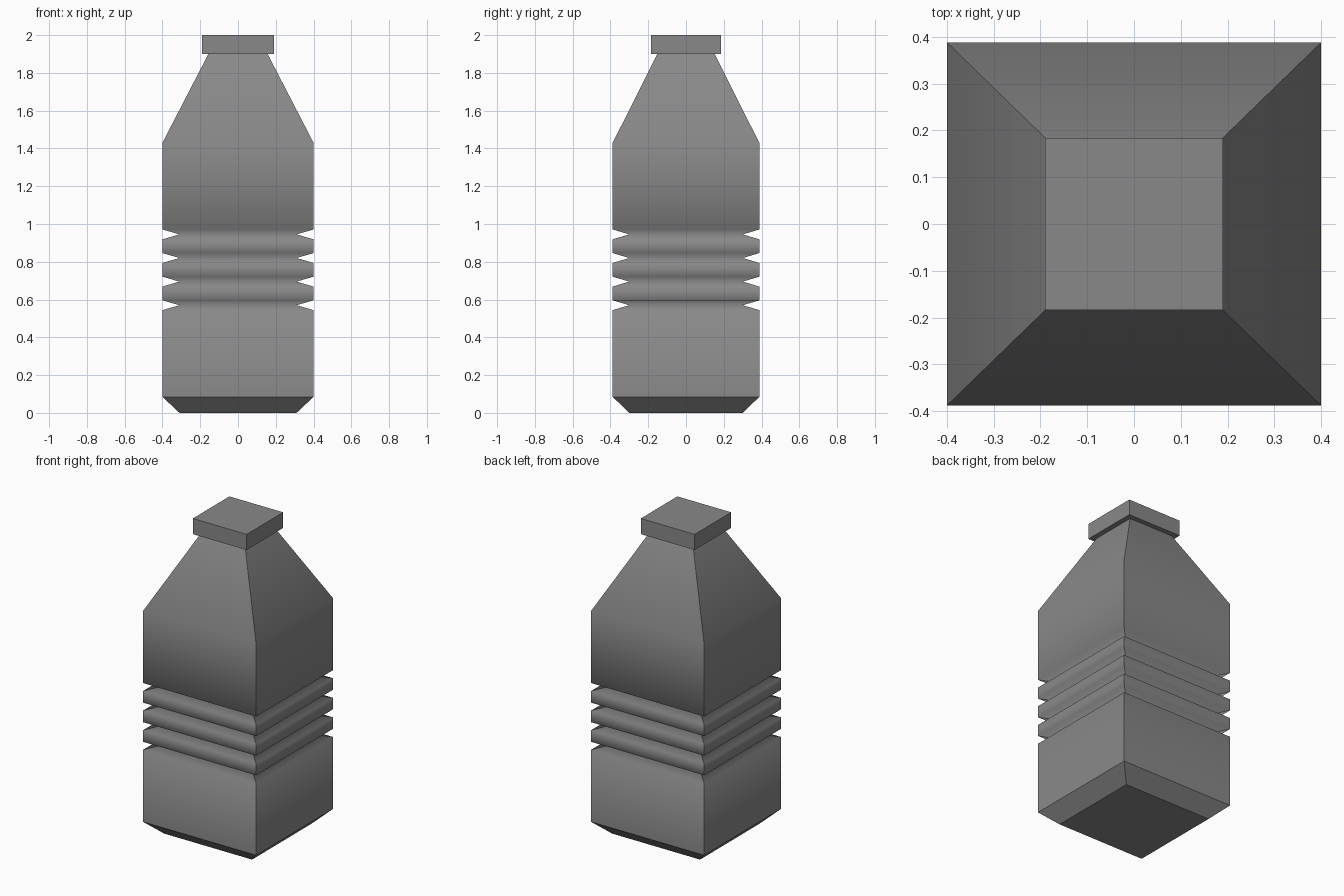
import bpy, bmesh

if "Cube" in bpy.data.objects:
    bpy.data.objects.remove(bpy.data.objects["Cube"])

DEPTH_RATIO = 0.97  # the bottle is slightly shallower than wide

grey = bpy.data.materials.new("dark_grey")
grey.diffuse_color = (0.25, 0.25, 0.25, 1.0)
grey.use_nodes = True
grey.node_tree.nodes["Principled BSDF"].inputs["Base Color"].default_value = grey.diffuse_color


def square_loft(name, profile, smooth_from=9.0):
    """Loft rectangular rings from (half width, height) points and cap both ends.
    Horizontal ring edges above height smooth_from are shaded smooth."""
    bm = bmesh.new()
    rings = []
    for w, z in profile:
        d = w * DEPTH_RATIO
        rings.append([bm.verts.new((x * w, y * d, z))
                      for x, y in ((-1, -1), (1, -1), (1, 1), (-1, 1))])
    for low, high in zip(rings, rings[1:]):
        for i in range(4):
            j = (i + 1) % 4
            bm.faces.new((low[i], low[j], high[j], high[i]))
    bm.faces.new(rings[0][::-1])
    bm.faces.new(rings[-1])
    bmesh.ops.recalc_face_normals(bm, faces=bm.faces)
    top = profile[-1][1]
    for f in bm.faces:
        f.smooth = True
    for e in bm.edges:
        a, b = (v.co.z for v in e.verts)
        e.smooth = abs(a - b) < 1e-5 and smooth_from < a < top - 1e-4
    mesh = bpy.data.meshes.new(name)
    bm.to_mesh(mesh)
    bm.free()
    mesh.materials.append(grey)
    obj = bpy.data.objects.new(name, mesh)
    bpy.context.collection.objects.link(obj)
    return obj


# Bottle body: chamfered base, four V grooves, softly shaded tapered shoulder
body = [(0.31, 0.0), (0.40, 0.085)]
for k in range(4):
    z = 0.57 + 0.125 * k
    body += [(0.40, z - 0.026), (0.31, z), (0.40, z + 0.026)]
body += [(0.40, 1.43), (0.157, 1.90)]
square_loft("bottle_body", body, smooth_from=0.2)

# Square cap overhanging the neck
square_loft("bottle_cap", [(0.19, 1.90), (0.19, 2.0)])
